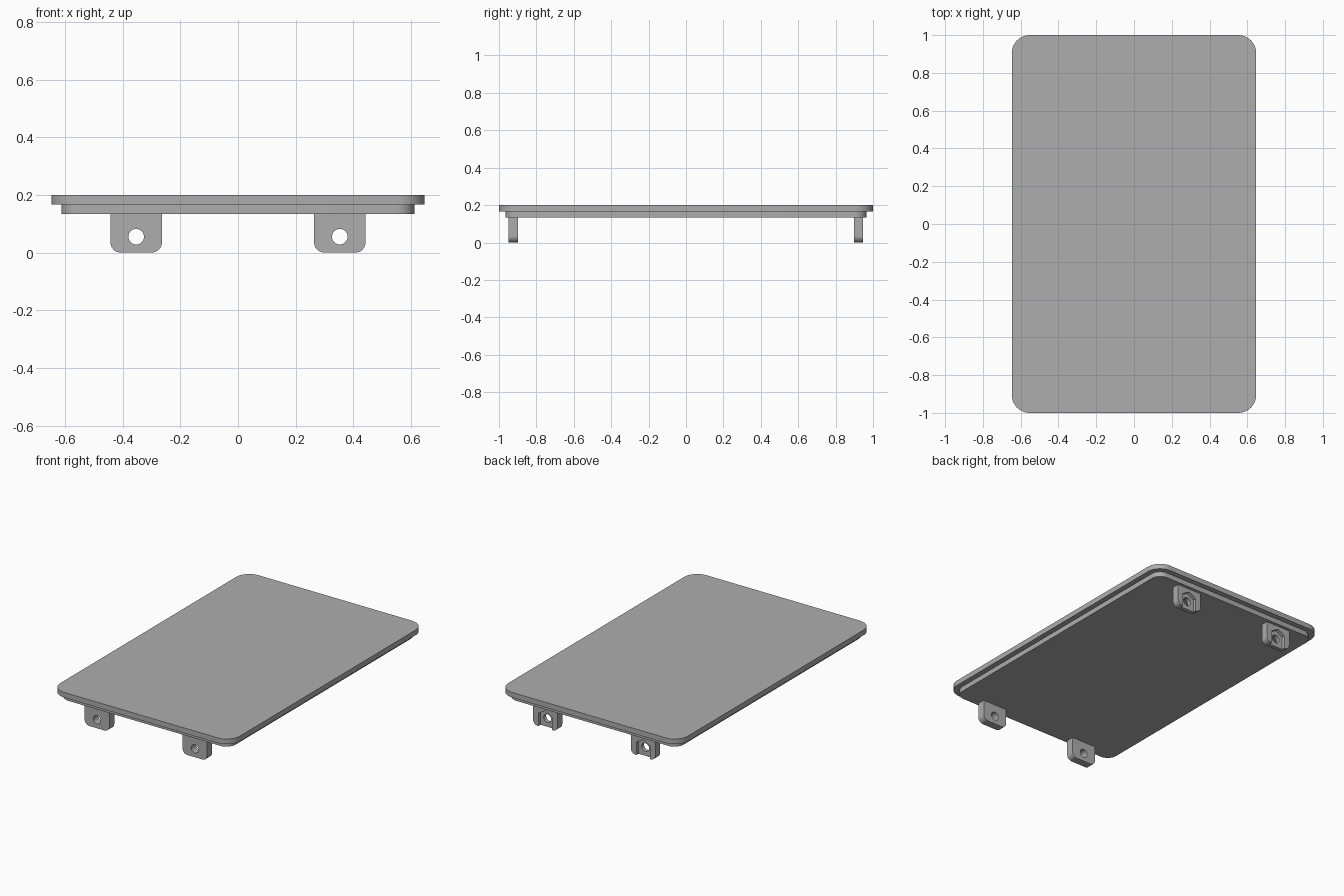
import bpy
import bmesh
from math import cos, sin, pi, radians
from mathutils import Vector

if "Cube" in bpy.data.objects:
    bpy.data.objects.remove(bpy.data.objects["Cube"], do_unlink=True)

grey = bpy.data.materials.new("plain_grey")
grey.use_nodes = True
colour = (0.42, 0.42, 0.42, 1)
grey.diffuse_color = colour
grey.node_tree.nodes["Principled BSDF"].inputs["Base Color"].default_value = colour


def arc(cx, cy, radius, start, end, steps=10):
    """Points along a circular arc, angles in degrees."""
    angles = [radians(start + (end - start) * i / steps) for i in range(steps + 1)]
    return [(cx + radius * cos(a), cy + radius * sin(a)) for a in angles]


def prism(name, outline, start, end, upright=False):
    """Extrude an outline along z, or along y when upright."""
    bm = bmesh.new()
    place = (lambda u, v: (u, start, v)) if upright else (lambda u, v: (u, v, start))
    face = bm.faces.new([bm.verts.new(place(u, v)) for u, v in outline])
    step = Vector((0, end - start, 0)) if upright else Vector((0, 0, end - start))
    grown = bmesh.ops.extrude_face_region(bm, geom=[face], use_keep_orig=True)
    top = [g for g in grown["geom"] if isinstance(g, bmesh.types.BMVert)]
    bmesh.ops.translate(bm, verts=top, vec=step)
    bmesh.ops.recalc_face_normals(bm, faces=bm.faces)
    mesh = bpy.data.meshes.new(name)
    bm.to_mesh(mesh)
    bm.free()
    mesh.materials.append(grey)
    ob = bpy.data.objects.new(name, mesh)
    bpy.context.collection.objects.link(ob)
    return ob


def select_only(ob):
    bpy.ops.object.select_all(action="DESELECT")
    ob.select_set(True)
    bpy.context.view_layer.objects.active = ob


def smooth(ob):
    select_only(ob)
    bpy.ops.object.shade_smooth_by_angle(angle=radians(30))


def cut(ob, cutter):
    select_only(ob)
    mod = ob.modifiers.new("cut", "BOOLEAN")
    mod.operation = "DIFFERENCE"
    mod.solver = "EXACT"
    mod.object = cutter
    bpy.ops.object.modifier_apply(modifier=mod.name)
    bpy.data.objects.remove(cutter, do_unlink=True)


def rounded_slab(name, half_x, half_y, radius, bottom, top):
    x, y = half_x - radius, half_y - radius
    outline = (arc(x, y, radius, 0, 90) + arc(-x, y, radius, 90, 180)
               + arc(-x, -y, radius, 180, 270) + arc(x, -y, radius, 270, 360))
    smooth(prism(name, outline, bottom, top))


# Cover plate with a stepped lip below
rounded_slab("cover_plate", 0.647, 1.0, 0.095, 0.166, 0.2)
rounded_slab("lower_lip", 0.612, 0.965, 0.065, 0.133, 0.166)

# Mounting tabs with screw holes; the back pair has open nut slots
half, corner, hole_z, hole_r, slot = 0.089, 0.035, 0.055, 0.027, 0.05
for end, y0, y1 in (("front", -0.948, -0.897), ("back", 0.897, 0.945)):
    for side, x in (("left", 0.353), ("right", -0.353)):
        inner = half - corner
        outline = ([(x + half, 0.134), (x - half, 0.134)]
                   + arc(x - inner, corner, corner, 180, 270)
                   + arc(x + inner, corner, corner, 270, 360))
        tab = prism(f"{end}_{side}_tab", outline, y0, y1, True)
        circle = arc(x, hole_z, hole_r, 0, 360 - 360 / 32, 31)
        cut(tab, prism("hole_cutter", circle, y0 - 0.1, y1 + 0.1, True))
        if end == "back":
            shoulder = hole_z + slot * 0.577
            pocket = [(x - slot, -0.1), (x + slot, -0.1), (x + slot, shoulder),
                      (x, hole_z + slot * 1.155), (x - slot, shoulder)]
            cut(tab, prism("nut_cutter", pocket, y1 - 0.022, y1 + 0.1, True))
        smooth(tab)
